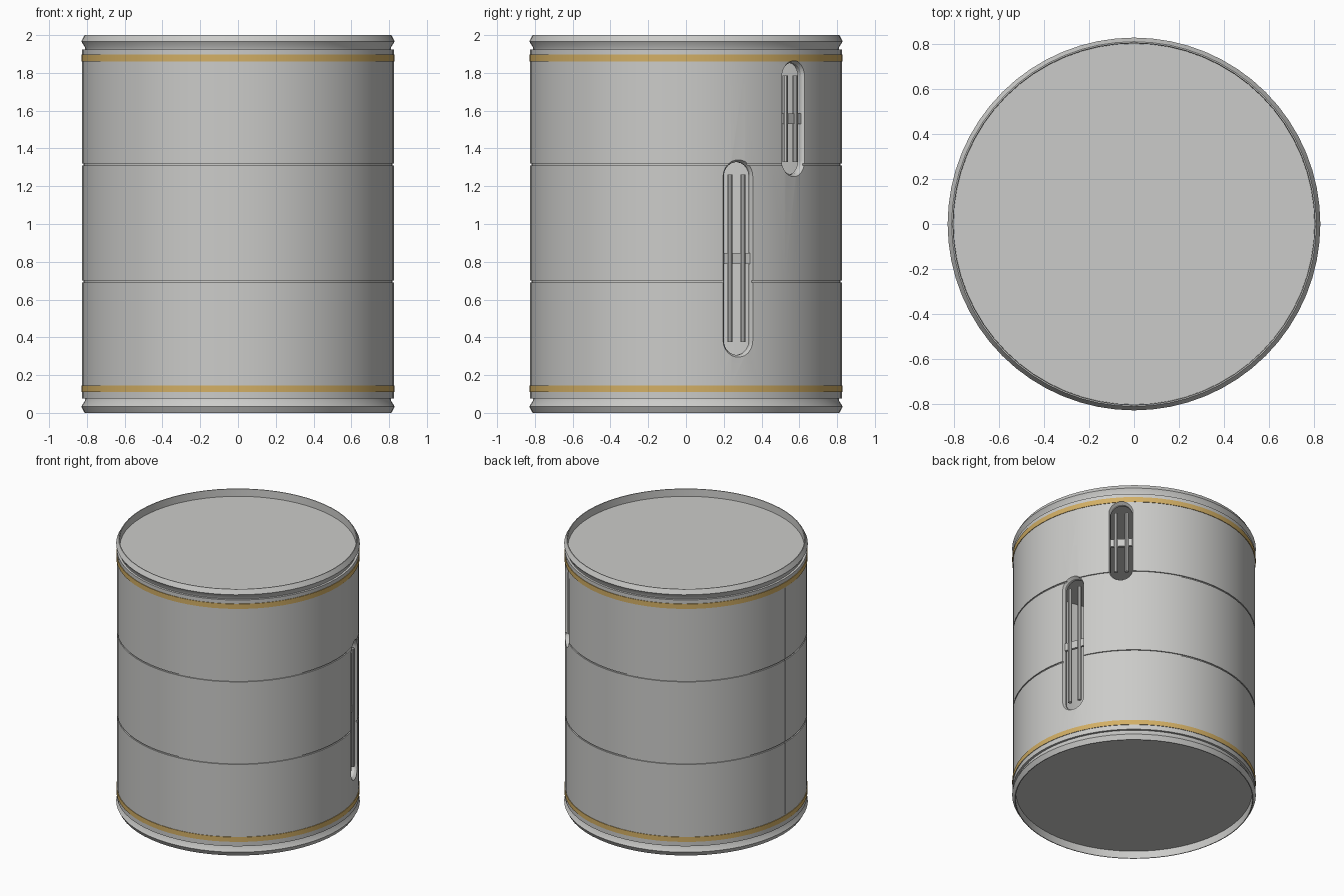
import bpy, bmesh, math
from mathutils import Matrix, Vector

SIDES = 64
cube = bpy.data.objects.get("Cube")
if cube:
    bpy.data.objects.remove(cube, do_unlink=True)


def material(name, color):
    mat = bpy.data.materials.new(name)
    mat.use_nodes = True
    mat.diffuse_color = color
    mat.node_tree.nodes["Principled BSDF"].inputs["Base Color"].default_value = color
    return mat


steel = material("light grey metal", (0.6, 0.6, 0.585, 1))
gold = material("gold stripe", (0.65, 0.43, 0.13, 1))


def finish(name, bm, smooth=True):
    bmesh.ops.recalc_face_normals(bm, faces=bm.faces)
    mesh = bpy.data.meshes.new(name)
    bm.to_mesh(mesh)
    bm.free()
    obj = bpy.data.objects.new(name, mesh)
    bpy.context.collection.objects.link(obj)
    mesh.materials.append(steel)
    if smooth:
        shade(obj)
    return obj


def shade(obj):
    bpy.ops.object.select_all(action='DESELECT')
    obj.select_set(True)
    bpy.context.view_layer.objects.active = obj
    bpy.ops.object.shade_smooth_by_angle(angle=math.radians(25))


def loft(bm, rings, closed):
    """Skin a list of vertex rings; closed joins the last ring to the first."""
    n = len(rings[0])
    for a, b in zip(rings, rings[1:] + (rings[:1] if closed else [])):
        for i in range(n):
            j = (i + 1) % n
            bm.faces.new((a[i], a[j], b[j], b[i]))
    if not closed:
        bm.faces.new(rings[0])
        bm.faces.new(rings[-1])


def lathe(name, profile, closed, smooth=True):
    bm = bmesh.new()
    turn = math.tau / SIDES
    rings = [[bm.verts.new((r * math.cos(i * turn), r * math.sin(i * turn), z))
              for i in range(SIDES)] for r, z in profile]
    loft(bm, rings, closed)
    return finish(name, bm, smooth)


# Hollow drum wall: raised stripes, two shallow grooves
R, INNER = 0.825, 0.782
low, high = 0.075, 1.925
STRIPES = ((0.11, 0.146), (1.86, 1.897))
GROOVES = (0.695, 1.315)


def step(z0, z1, r):
    return [(R, z0), (r, z0), (r, z1), (R, z1)]


outer = [(R, low)] + step(*STRIPES[0], R + 0.004)
for z in GROOVES:
    outer += step(z - 0.005, z + 0.005, R - 0.008)
outer += step(*STRIPES[1], R + 0.004) + [(R, high)]
drum = lathe("drum_wall", outer + [(INNER, high), (INNER, low)], True, False)
drum.data.materials.append(gold)
for face in drum.data.polygons:
    if any(a < face.center.z < b for a, b in STRIPES):
        face.material_index = 1


# Lids: recessed disc inside a pointed rim
LID = [(0.785, 1.92), (0.808, 1.92), (0.81, 1.935), (0.83, 1.967),
       (0.812, 2.0), (0.806, 2.0), (0.804, 1.945)]
lathe("top_lid", LID, False)
lathe("bottom_lid", [(r, 2 - z) for r, z in LID], False)


def box(name, size, center, angle=0):
    bm = bmesh.new()
    bmesh.ops.create_cube(bm, size=1)
    bm.transform(Matrix.Rotation(angle, 4, 'Z') @ Matrix.Translation(center)
                 @ Matrix.Diagonal((*size, 1)))
    return finish(name, bm, False)


def slot_cutter(angle, z0, z1):
    """Round-ended slot with a chamfered mouth."""
    bm = bmesh.new()
    rings = []
    for depth, half in ((0.7, 0.074), (0.805, 0.074), (0.824, 0.086), (0.9, 0.086)):
        ring = []
        for i in range(24):
            a = math.pi * (i % 12) / 11 + (math.pi if i >= 12 else 0)
            mid = z1 - 0.086 if i < 12 else z0 + 0.086
            ring.append(bm.verts.new((depth, half * math.cos(a), mid + half * math.sin(a))))
        rings.append(ring)
    loft(bm, rings, False)
    bm.transform(Matrix.Rotation(angle, 4, 'Z'))
    return finish("slot_cutter", bm, False)


# Two windows with their guard bars
cutters = []
for label, degrees, z0, z1 in (("long", 19.6, 0.295, 1.34), ("short", 43.8, 1.25, 1.865)):
    angle = math.radians(degrees)
    cutters.append(slot_cutter(angle, z0, z1))
    middle = (z0 + z1) / 2
    box(label + "_slot_crossbar", (0.018, 0.16, 0.056), (0.793, 0, middle), angle)
    for side, offset in (("right", -0.037), ("left", 0.037)):
        bm = bmesh.new()
        bmesh.ops.create_cone(bm, cap_ends=True, segments=10, radius1=0.014,
                              radius2=0.014, depth=z1 - z0 - 0.158)
        bm.transform(Matrix.Rotation(angle, 4, 'Z')
                     @ Matrix.Translation((0.797, offset, middle)))
        finish(f"{label}_slot_{side}_bar", bm)

# Vertical seam on the right side
cutters.append(box("seam_cutter", (0.02, 0.008, 1.70), (-0.828, 0, 1.0)))

for cutter in cutters:
    cutter.hide_render = True
    cutter.hide_viewport = True
    mod = drum.modifiers.new("cut", 'BOOLEAN')
    mod.operation = 'DIFFERENCE'
    mod.solver = 'EXACT'
    mod.object = cutter

# Apply the cuts, then smooth the curved wall
bpy.context.view_layer.objects.active = drum
drum.select_set(True)
for mod in list(drum.modifiers):
    bpy.ops.object.modifier_apply(modifier=mod.name)
for cutter in cutters:
    bpy.data.objects.remove(cutter, do_unlink=True)
shade(drum)
